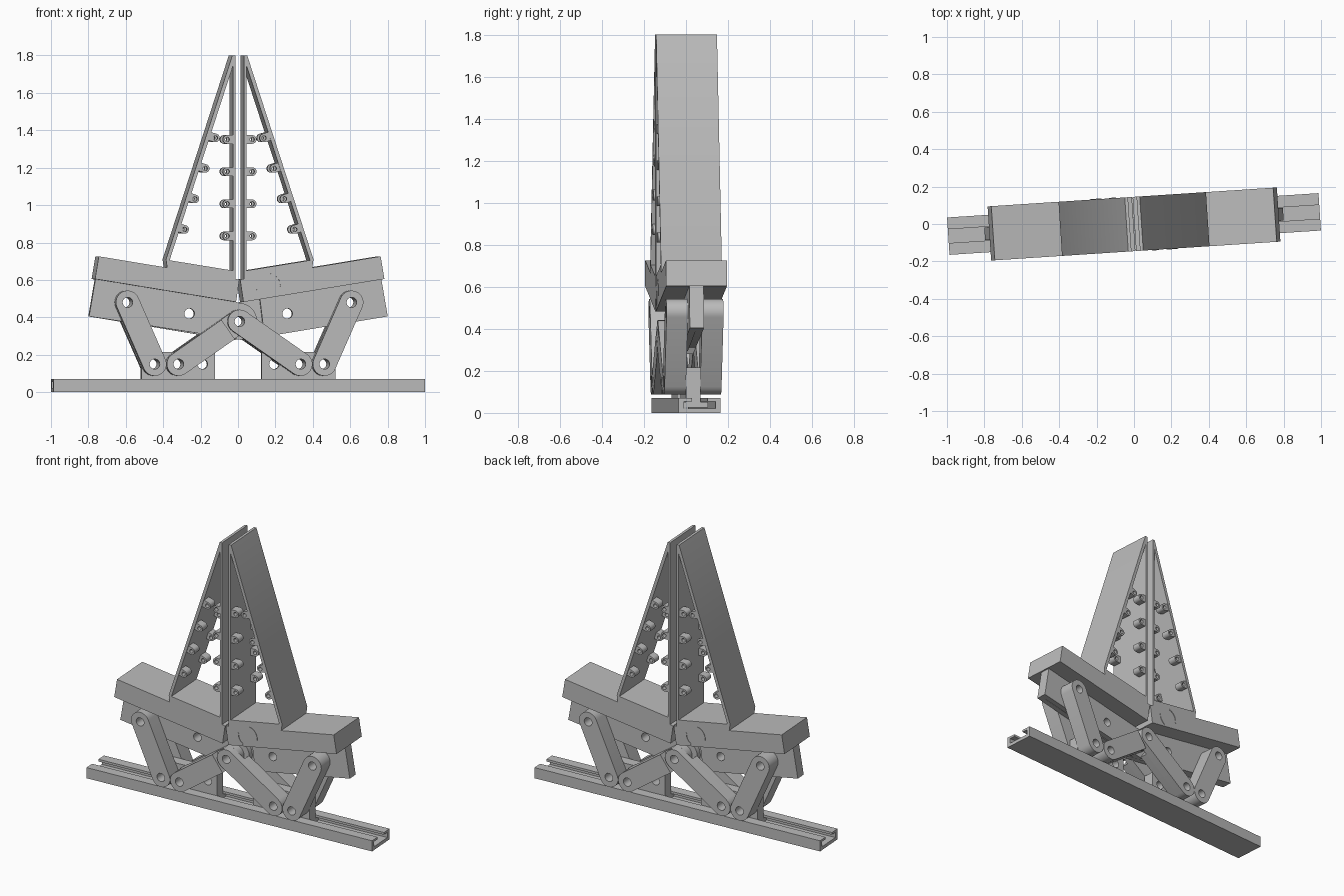
import bpy, bmesh, math
from math import pi, sin, cos
from mathutils import Matrix, Vector

if "Cube" in bpy.data.objects:
    bpy.data.objects.remove(bpy.data.objects["Cube"], do_unlink=True)

TILT = math.radians(3.75)
grey = bpy.data.materials.new("plain grey")
grey.use_nodes = True
grey.diffuse_color = (0.5, 0.5, 0.5, 1)
grey.node_tree.nodes["Principled BSDF"].inputs["Base Color"].default_value = (0.5, 0.5, 0.5, 1)


def arc(c, r, a0, a1, n=16):
    return [(c[0] + r * cos(a0 + (a1 - a0) * i / n), c[1] + r * sin(a0 + (a1 - a0) * i / n))
            for i in range(n + 1)]


def circle(c, r, n=24):
    return arc(c, r, 0, 2 * pi, n)[:-1]


def bar(a, b, r, flat_gap=None):
    """Round-ended bar from a to b; with flat_gap it ends square, that far before b."""
    a, b = Vector(a), Vector(b)
    d = (b - a).normalized()
    ang = math.atan2(d.y, d.x)
    start = arc(a, r, ang + pi / 2, ang + 3 * pi / 2)
    if flat_gap is None:
        return start + arc(b, r, ang - pi / 2, ang + pi / 2)
    end, side = b - d * flat_gap, Vector((-d.y, d.x)) * r
    return start + [tuple(end - side), tuple(end + side)]


def plate_mesh(name, loops, thick):
    """Filled outline with holes, extruded to a solid."""
    curve = bpy.data.curves.new(name, "CURVE")
    curve.dimensions, curve.fill_mode, curve.extrude = "2D", "BOTH", thick / 2
    for loop in loops:
        s = curve.splines.new("POLY")
        s.points.add(len(loop) - 1)
        for p, (x, z) in zip(s.points, loop):
            p.co = (x, z, 0, 1)
        s.use_cyclic_u = True
    ob = bpy.data.objects.new(name, curve)
    bpy.context.collection.objects.link(ob)
    bpy.context.view_layer.update()
    mesh = bpy.data.meshes.new_from_object(ob.evaluated_get(bpy.context.evaluated_depsgraph_get()))
    bpy.data.objects.remove(ob)
    bpy.data.curves.remove(curve)
    bm = bmesh.new()
    bm.from_mesh(mesh)
    bmesh.ops.remove_doubles(bm, verts=bm.verts, dist=1e-5)
    bmesh.ops.recalc_face_normals(bm, faces=bm.faces)
    bm.to_mesh(mesh)
    bm.free()
    mesh.materials.clear()
    mesh.materials.append(grey)
    return mesh


def place(name, mesh, y, turn):
    ob = bpy.data.objects.new(name, mesh)
    ob.matrix_world = (Matrix.Rotation(TILT + turn, 4, "Z") @ Matrix.Translation((0, y, 0))
                       @ Matrix.Rotation(pi / 2, 4, "X"))
    bpy.context.collection.objects.link(ob)


def pair(name, loops, y0, y1):
    """Part on the left half, and its half-turn copy on the right half."""
    mesh = plate_mesh(name, loops, y1 - y0)
    place("left_" + name, mesh, (y0 + y1) / 2, 0)
    place("right_" + name, mesh, (y0 + y1) / 2, pi)


# Slotted rail
half = [(0.1, 0), (0.1, 0.07), (0.037, 0.07), (0.037, 0.055), (0.075, 0.055), (0.075, 0.022)]
rail = half + [(-x, z) for x, z in reversed(half)]
place("rail", plate_mesh("rail", [rail], 1.99), 0, pi / 2)

# Pivots
BLADE, SLIDE_OUT, SLIDE_IN, HUB = (0.60, 0.48), (0.455, 0.15), (0.327, 0.15), (0, 0.378)
R, HOLE = 0.063, 0.027
IN, MID, OUT = 0.034, 0.085, 0.136


def hole(c):
    return circle(c, HOLE)


# Sliders running in the rail
pair("slider", [[(0.125, 0.03), (0.52, 0.03), (0.52, 0.215), (0.125, 0.215)],
                hole((0.192, 0.15)), hole(SLIDE_IN), hole(SLIDE_OUT)], -0.034, 0.034)
pair("slider_foot", [[(0.125, 0.025), (0.52, 0.025), (0.52, 0.052), (0.125, 0.052)]], -0.07, 0.07)

# Links, with half-lap joints at the hub
outer = [bar(SLIDE_OUT, BLADE, R), hole(SLIDE_OUT), hole(BLADE)]
full = [bar(SLIDE_IN, HUB, R), hole(SLIDE_IN), hole(HUB)]
cut = [bar(SLIDE_IN, HUB, R, 0.075), hole(SLIDE_IN)]
pair("outer_link_front", outer, -OUT, -IN)
pair("outer_link_back", outer, IN, OUT)
pair("inner_link_front_lap", full, -OUT, -MID)
pair("inner_link_front_body", cut, -MID, -IN)
pair("inner_link_back_lap", full, IN, MID)
pair("inner_link_back_body", cut, MID, OUT)

# Blades under the jaws, lapped at the hub
edge = [(0.80, 0.405), (0.765, 0.61)]
blade_holes = [hole((0.2625, 0.42)), hole(BLADE)]
pair("blade_front", [edge + [(0.115, 0.50), (0.14, 0.296)]] + blade_holes, -0.034, 0)
pair("blade_back", [edge + [(0.03, 0.487)] + arc(HUB, 0.1, pi / 2, 1.45 * pi)]
     + blade_holes + [hole(HUB)], 0, 0.034)

# Jaw boxes, with shallow curved marks
pair("jaw_box", [[(0.002, 0.602), (0.755, 0.726), (0.775, 0.605), (0.02, 0.482)]], -0.145, 0.145)
for i, (a0, a1) in enumerate([(-0.2, 1.4), (3.0, 4.2)]):
    c = (0.155, 0.57)
    pair("mark_%d" % i, [arc(c, 0.068, a0, a1) + arc(c, 0.062, a1, a0)], -0.148, -0.144)

# Triangular tower frames
pair("tower", [[(0.023, 1.8), (0.04, 1.8), (0.395, 0.71), (0.388, 0.66), (0.023, 0.6)],
               [(0.037, 1.742), (0.376, 0.705), (0.037, 0.65)]], -0.145, 0.145)

# Bosses on the inner faces of the towers
for i in range(4):
    z = 0.835 + 0.172 * i
    upright = ((0.067, z), (0.03, z))
    x, z = 0.295 - 0.055 * i, 0.87 + 0.163 * i
    sloped = ((x, z), (x + 0.038, z + 0.012))
    for label, (c, root) in (("upright", upright), ("sloped", sloped)):
        loops = [bar(c, root, 0.023, 0), circle(c, 0.012, 16)]
        pair("%s_boss_front_%d" % (label, i), loops, -0.14, -0.085)
        pair("%s_boss_back_%d" % (label, i), loops, 0.085, 0.14)

# Smooth the round edges only
bpy.ops.object.select_all(action="DESELECT")
for ob in bpy.context.collection.objects:
    if ob.type == "MESH" and grey.name in ob.data.materials:
        ob.select_set(True)
        bpy.context.view_layer.objects.active = ob
bpy.ops.object.shade_smooth_by_angle(angle=math.radians(30))
